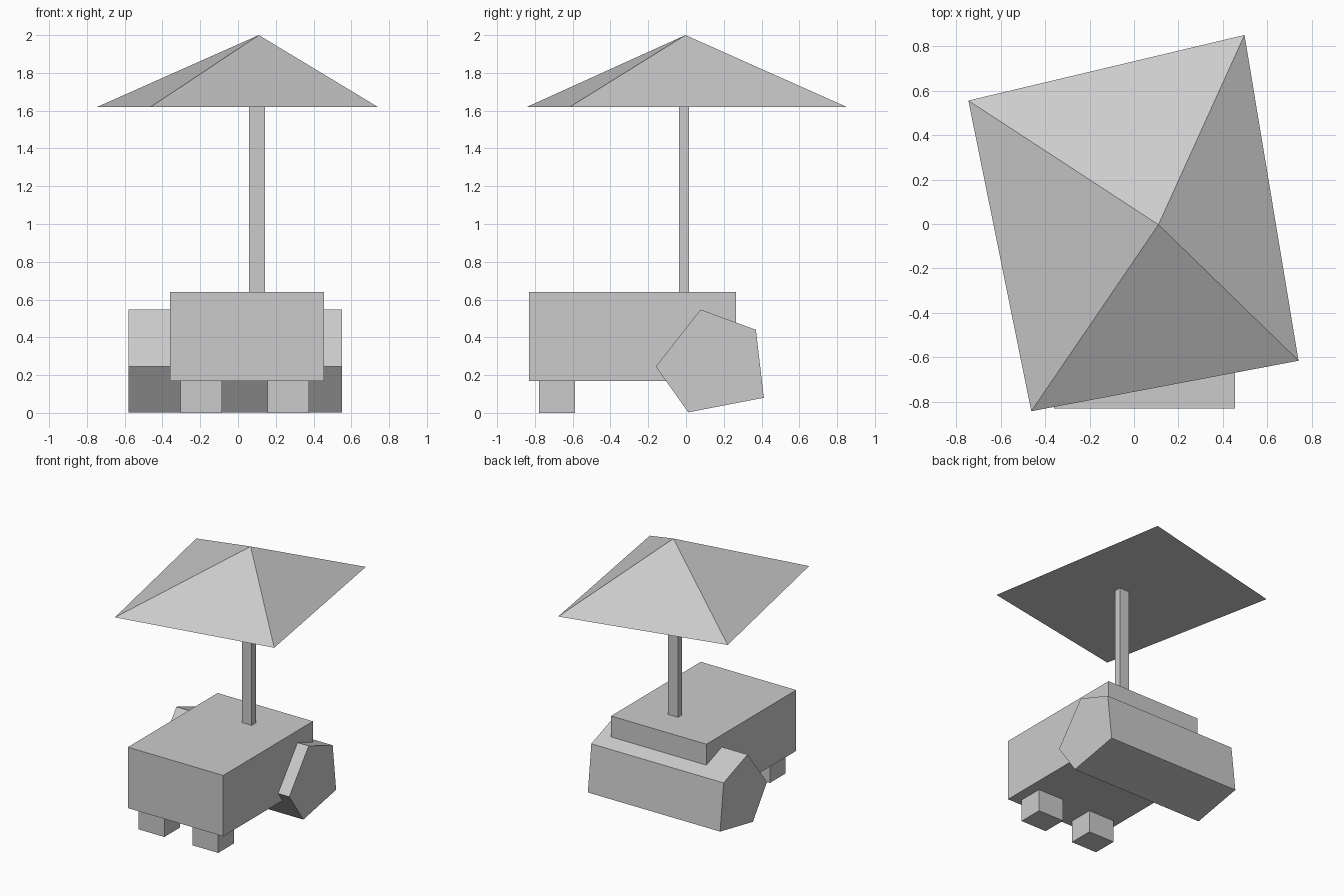
import bpy
import bmesh

if "Cube" in bpy.data.objects:
    bpy.data.objects.remove(bpy.data.objects["Cube"])


def make_object(name, bm):
    bmesh.ops.recalc_face_normals(bm, faces=bm.faces)
    mesh = bpy.data.meshes.new(name)
    bm.to_mesh(mesh)
    bm.free()
    obj = bpy.data.objects.new(name, mesh)
    bpy.context.collection.objects.link(obj)
    return obj


def box(name, xs, ys, zs):
    bm = bmesh.new()
    bmesh.ops.create_cube(bm, size=1)
    for v in bm.verts:
        for i, (lo, hi) in enumerate((xs, ys, zs)):
            v.co[i] = hi if v.co[i] > 0 else lo
    return make_object(name, bm)


# Body and the square pole standing on it
box("body", (-0.36, 0.455), (-0.83, 0.265), (0.17, 0.64))
box("pole", (0.058, 0.142), (-0.037, 0.015), (0.64, 1.62))

# Two short front legs
for side, x in (("left", -0.305), ("right", 0.155)):
    box(f"front_leg_{side}", (x, x + 0.22), (-0.777, -0.587), (0.0, 0.17))

# Five-sided roller across the back: (y, z) profile extruded along x
profile = [(0.077, 0.547), (0.37, 0.44), (0.412, 0.08), (0.012, 0.003), (-0.16, 0.245)]
bm = bmesh.new()
end = bm.faces.new([bm.verts.new((-0.58, y, z)) for y, z in profile])
ext = bmesh.ops.extrude_face_region(bm, geom=[end], use_keep_orig=True)
moved = [g for g in ext["geom"] if isinstance(g, bmesh.types.BMVert)]
bmesh.ops.translate(bm, verts=moved, vec=(1.13, 0, 0))
make_object("rear_roller", bm)

# Four-sided canopy with a closed flat underside
corners = [(-0.745, 0.555), (0.497, 0.85), (0.74, -0.615), (-0.462, -0.842)]
bm = bmesh.new()
rim = [bm.verts.new((x, y, 1.62)) for x, y in corners]
apex = bm.verts.new((0.11, -0.003, 2.0))
bm.faces.new(rim)
for i in range(4):
    bm.faces.new((rim[i], rim[(i + 1) % 4], apex))
make_object("canopy", bm)
